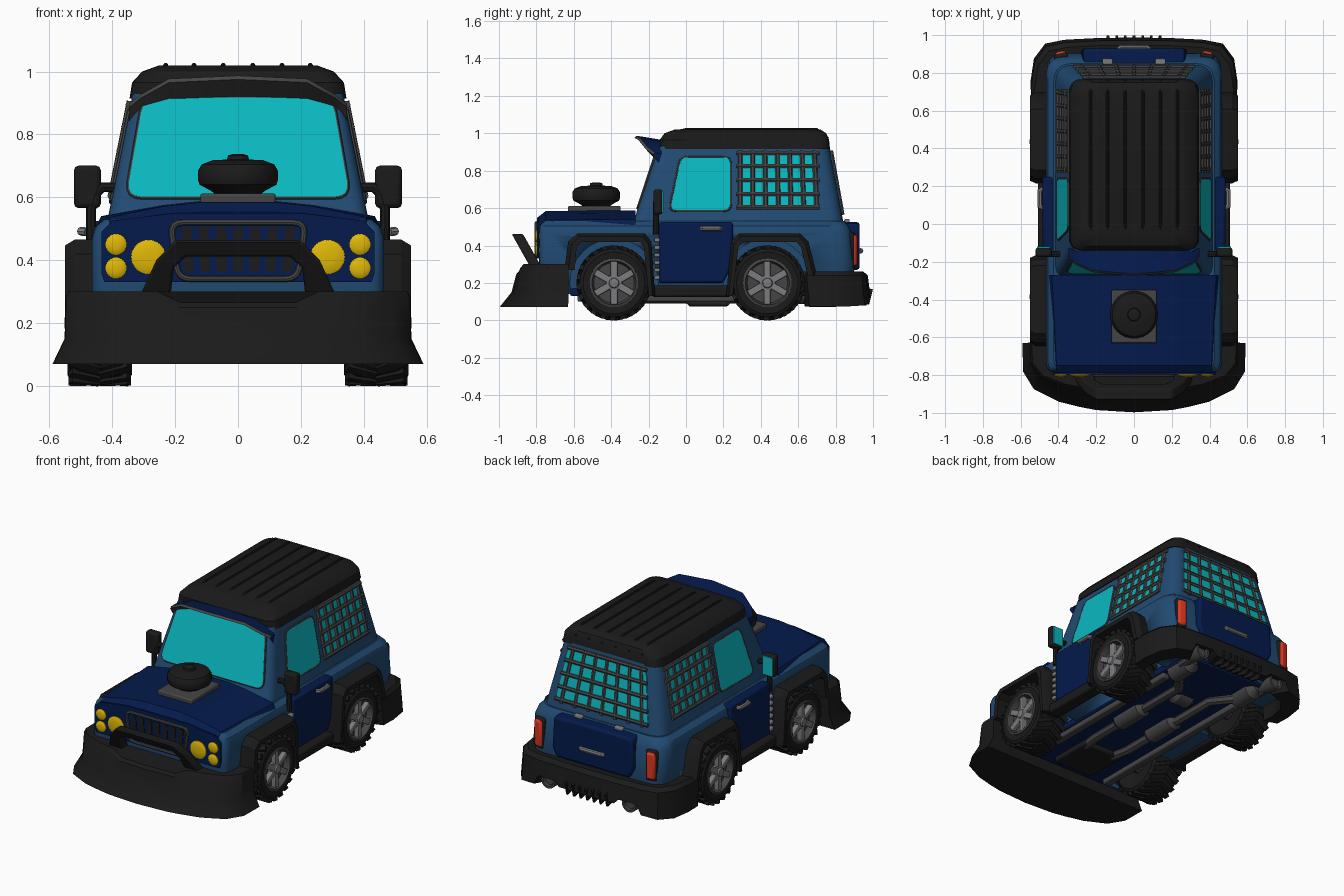
import bpy, bmesh, math
from mathutils import Vector as V, Matrix as M

if "Cube" in bpy.data.objects:
    bpy.data.objects.remove(bpy.data.objects["Cube"])

def mat(name, *rgb):
    m = bpy.data.materials.new(name)
    m.diffuse_color = (*rgb, 1)
    m.use_nodes = True
    m.node_tree.nodes["Principled BSDF"].inputs["Base Color"].default_value = m.diffuse_color
    return m
BLUE, NAVY = mat("mid_blue", .0155, .07, .17), mat("dark_blue", .0013, .0105, .072)
BLACK, GREY, LIGHT = mat("black", .0105, .0105, .0105), mat("dark_grey", .06, .06, .06), mat("light_grey", .2, .2, .21)
CYAN, YELLOW, RED = mat("cyan_glass", .003, .48, .53), mat("yellow", .74, .48, .002), mat("red", .72, .038, .013)

# helpers
def finish(ob, m, mirror=False, bevel=0):
    ob.data.materials.clear()
    ob.data.materials.append(m)
    ob.data.shade_smooth()
    ob.data.set_sharp_from_angle(angle=math.radians(32))
    if bevel:
        b = ob.modifiers.new("bevel", 'BEVEL')
        b.width, b.segments = bevel, 2
    if mirror:
        ob.modifiers.new("mirror", 'MIRROR').use_mirror_merge = False
    return ob
def from_bm(name, bm, m, mirror=False, bevel=0):
    bmesh.ops.recalc_face_normals(bm, faces=bm.faces)
    me = bpy.data.meshes.new(name)
    bm.to_mesh(me)
    bm.free()
    ob = bpy.data.objects.new(name, me)
    bpy.context.collection.objects.link(ob)
    return finish(ob, m, mirror, bevel)
def loft(name, rings, m, mirror=False, bevel=0):
    bm = bmesh.new()
    rs = [[bm.verts.new(p) for p in r] for r in rings]
    n = len(rs[0])
    for a, b in zip(rs, rs[1:]):
        for i in range(n):
            bm.faces.new((a[i], a[(i + 1) % n], b[(i + 1) % n], b[i]))
    bm.faces.new(rs[0])
    bm.faces.new(rs[-1])
    return from_bm(name, bm, m, mirror, bevel)
def boxes(name, mats, m, mirror=False, bevel=0):
    bm = bmesh.new()
    for x in mats:
        bmesh.ops.create_cube(bm, size=1, matrix=x)
    return from_bm(name, bm, m, mirror, bevel)
def bx(c, s, rot=M()):
    return M.Translation(c) @ rot.to_4x4() @ M.Diagonal((*s, 1))
def lathe(name, prof, c, axis, m, n=32, mirror=False):
    def pt(r, a, t):
        u, w = r * math.cos(t), r * math.sin(t)
        return V(c) + V({'X': (a, u, w), 'Y': (u, a, w), 'Z': (u, w, a)}[axis])
    return loft(name, [[pt(r, a, 2 * math.pi * i / n) for i in range(n)] for r, a in prof], m, mirror)
def tube(name, paths, r, m, cyclic=False, mirror=False, res=2):
    cu = bpy.data.curves.new(name, 'CURVE')
    cu.dimensions, cu.bevel_depth, cu.bevel_resolution, cu.use_fill_caps = '3D', r, res, True
    for p in paths:
        s = cu.splines.new('POLY')
        s.points.add(len(p) - 1)
        s.points.foreach_set("co", [c for v in p for c in (*v, 1)])
        s.use_cyclic_u = cyclic
    ob = bpy.data.objects.new(name, cu)
    bpy.context.collection.objects.link(ob)
    bpy.ops.object.select_all(action='DESELECT')
    ob.select_set(True)
    bpy.context.view_layer.objects.active = ob
    bpy.ops.object.convert(target='MESH')
    return finish(bpy.context.object, m, mirror)
def rounded(pts, r, n=4):
    pts, out = [V(p) for p in pts], []
    for i, p in enumerate(pts):
        k = r[i] if isinstance(r, list) else r
        a, b = (p + (q - p).normalized() * k for q in (pts[i - 1], pts[(i + 1) % len(pts)]))
        out += [a * (1 - t) ** 2 + p * 2 * t * (1 - t) + b * t * t for t in (j / n for j in range(n + 1))]
    return out
def plan(z, w, y0, y1, rf, rb):
    return rounded([(-w, y0, z), (w, y0, z), (w, y1, z), (-w, y1, z)], [rf, rf, rb, rb], 5)
def plate(name, pts, n, t, m, mirror=False):
    return loft(name, [[p - V(n) * .004 for p in pts], [p + V(n) * t for p in pts]], m, mirror)
def sym(half):  # right half outline plus its mirror image
    return half + [(-x, *r) for x, *r in reversed(half) if x > 0]

# body with wheel wells
body = loft("body", [plan(.14, .43, -.76, .88, .05, .1), plan(.3, .465, -.785, .905, .05, .1), plan(.47, .465, -.785, .885, .05, .1),
                     plan(.505, .455, -.78, .87, .05, .1), plan(.53, .425, -.765, .85, .05, .1)], BLUE)
for y, s in ((-.385, 1), (-.385, -1), (.435, 1), (.435, -1)):
    cut = lathe("well_cutter", [(.235, .3 * s), (.235, .7 * s)], (0, y, .2), 'X', BLUE)
    cut.hide_render = True
    md = body.modifiers.new("well", 'BOOLEAN')
    md.operation, md.object, md.solver = 'DIFFERENCE', cut, 'EXACT'
    bpy.context.view_layer.objects.active = body
    bpy.ops.object.modifier_apply(modifier="well")
    bpy.data.objects.remove(cut)
# cabin and ridged roof
sx = lambda z: .415 - (z - .53) * .2
yf = lambda z: -.28 + (z - .53) * .33
yr = lambda z: .84 - (z - .53) * .18
loft("cabin", [plan(z, sx(z), yf(z), yr(z), .06, .09) for z in (.5, .93)], BLUE)
loft("roof", [plan(.915, .345, -.14, .77, .07, .08), plan(.965, .337, -.14, .765, .07, .08),
              plan(1.0, .305, -.115, .75, .07, .08), plan(1.02, .25, -.06, .72, .06, .07)], BLACK)
tube("roof_ridges", [[(x, -.125, .97), (x, -.08, 1.002), (x, .0, 1.02), (x, .7, 1.02), (x, .76, .97)]
                     for x in (-.23, -.14, -.047, .047, .14, .23)], .008, BLACK)
# hood, front panel, grille and lights
def hood_ring(y, w, d):
    return [V((x, y, z - d)) for x, z in sym([(w - .01, .47), (w, .51), (w - .015, .54), (.24, .575), (.12, .588)])]
loft("hood", [hood_ring(-.79, .42, .035), hood_ring(-.75, .425, .004), hood_ring(-.27, .45, 0)], NAVY)
plate("front_panel", [V((x, -.79, z)) for x, z in sym([(.425, .33), (.435, .36), (.435, .49), (.40, .525), (.2, .55)])],
      (0, -1, 0), .006, NAVY)
tube("grille_frame", [rounded([(-.19, -.80, .34), (.19, -.80, .34), (.215, -.80, .52), (-.215, -.80, .52)], .04)], .01, GREY, True)
for k in range(-3, 4):
    q = rounded([(k * .052 - .015, -.797, .36), (k * .052 + .015, -.797, .36),
                 (k * .055 + .016, -.797, .505), (k * .055 - .016, -.797, .505)], .013)
    plate("grille_slot", q, (0, -1, 0), .003, BLACK)
for x, z, r in ((.285, .41, .055), (.388, .45, .034), (.388, .375, .034)):
    lathe("headlight", [(r, -.77), (r, -.801), (r * .8, -.806), (r * .4, -.809)], (x, 0, z), 'Y', YELLOW, 24, True)
# air intake
boxes("intake_base", [bx((0, -.49, .595), (.24, .28, .035))], GREY, bevel=.008)
lathe("air_filter", [(.06, .60), (.085, .62), (.122, .64), (.127, .655), (.127, .685), (.115, .705), (.08, .718),
                     (.035, .72), (.032, .733), (.015, .738)], (0, -.48, 0), 'Z', BLACK)
# visor: dark blue on top, grey below and in front
half = [(.347, -.175, .885, .84), (.31, -.215, .915, .875), (.22, -.255, .965, .905), (0, -.275, .975, .915)]
visor = loft("visor", [[(x, f, z), (x, -.145, b), (x, -.13, b + .05), (x, f + .01, z + .012)] for x, f, z, b in sym(half)], NAVY)
visor.data.materials.append(GREY)
for p in visor.data.polygons:
    p.material_index = int(p.normal.y < -.35 or p.normal.z < -.3)

# windows and cages
F = lambda x, z: V((x, yf(z), z))
w = rounded([F(-.355, .6), F(.355, .6), F(.30, .915), F(-.30, .915)], .05)
plate("windscreen", w, (0, -.95, .3), .008, CYAN)
tube("windscreen_frame", [w], .008, GREY, True)
S = lambda y, z, o=0: V((sx(z) + o, y, z))
w = rounded([S(-.09, .585), S(.24, .585), S(.24, .875), S(-.03, .875)], .04)
plate("side_window", w, (.98, 0, .2), .005, CYAN, True)
tube("side_window_frame", [w], .007, GREY, True, True)
w = rounded([S(.29, .6), S(.71, .6), S(.695, .9), S(.29, .9)], .04)
plate("rear_side_window", w, (.98, 0, .2), .003, CYAN, True)
tube("side_cage", [[S(.29 + .068 * i, .6, .002), S(.29 + .066 * i, .905, .002)] for i in range(7)] +
     [[S(.27, z, .003), S(.715, z, .003)] for z in (.605, .675, .75, .825, .895)], .013, GREY, mirror=True, res=1)
R = lambda x, z, o=0: V((x * (1 - (z - .57) * .5), yr(z) + o, z))
plate("rear_window", rounded([R(-.32, .575), R(.32, .575), R(.32, .9), R(-.32, .9)], .04), (0, .98, .18), .003, CYAN)
tube("rear_cage", [[R(.093 * i, .565, .002), R(.093 * i, .905, .002)] for i in range(-3, 4)] +
     [[R(-.325, z, .003), R(.325, z, .003)] for z in (.585, .66, .74, .82, .895)], .012, GREY, res=1)

# doors, vents, skirts, mirrors
loft("door", [[V((x, y, z)) for y, z in ((-.145, .2), (.2, .2), (.235, .27), (.25, .42), (.25, .525), (-.145, .525))]
              for x in (.42, .484)], NAVY, True, .012)
tube("door_handle", [[(.482, .085, .49), (.5, .095, .492), (.5, .175, .492), (.482, .185, .49)]], .014, LIGHT, mirror=True)
boxes("side_vents", [bx((.475, -.155, .23 + .04 * i), (.03, .03, .022)) for i in range(6)], LIGHT, True, .005)
boxes("side_skirt", [bx((.465, .03, .155), (.085, .42, .06))], BLACK, True, .012)
boxes("mirror_housing", [bx((.479, -.15, .633), (.085, .05, .135))], BLACK, True, .014)
boxes("mirror_glass", [bx((.479, -.124, .633), (.07, .008, .115))], CYAN, True)
tube("mirror_arm", [[(.385, -.16, .63), (.43, -.16, .632), (.455, -.16, .61), (.468, -.16, .56), (.466, -.16, .46)]],
     .016, BLACK, mirror=True)
# fender flares
flares = [([(-.65, .27), (-.63, .42), (-.58, .465), (-.22, .465), (-.185, .42), (-.165, .13)],
           [(-.595, .27), (-.585, .39), (-.555, .42), (-.245, .42), (-.225, .39), (-.2, .13)]),
          ([(.215, .13), (.24, .42), (.285, .465), (.61, .465), (.655, .42), (.70, .24)],
           [(.25, .13), (.28, .39), (.305, .42), (.59, .42), (.615, .39), (.65, .24)])]
for outer, inner in flares:
    loft("fender_flare", [[(.43, *o), (.52, *o), (.55, *(V(o).lerp(V(i), .4))), (.55, *i), (.43, *i)]
                          for o, i in zip(outer, inner)], BLACK, True)

# front plough bumper and bull bar
arc = [(.59, -.63), (.588, -.78), (.53, -.875), (.4, -.94), (.28, -.97), (.2, -.985), (0, -.997)]
def plow(z, k, d, dip=0):
    return [V((x * k, -.62 + (y + .62) * d, z - (dip if abs(x) < .25 else 0))) for x, y in sym(arc)]
loft("plow_bumper", [plow(.07, 1, 1), plow(.15, .935, .83), plow(.28, .93, .76, .03), plow(.3, .915, .71, .035)], BLACK)
bar = zip(sym([(.315, .28), (.26, .40), (.2, .462)]), sym([(.215, .28), (.205, .375), (.165, .412)]))
by = lambda z: -.83 - (z - .28) * .56
loft("bull_bar", [[(o[0], by(o[1]), o[1]), (o[0], by(o[1]) + .06, o[1]), (i[0], by(i[1]) + .06, i[1]), (i[0], by(i[1]), i[1])]
                  for o, i in bar], BLACK, bevel=.008)
# rear bumper band, notched for the exhaust tips
back = [(.545, .645, .075), (.548, .74, .075), (.53, .86, .075), (.47, .94, .08), (.37, .96, .09), (.34, .962, .15),
        (.22, .968, .15), (.19, .97, .12), (0, .972, .12)]
loft("rear_bumper", [[(x, y + .015, z), (x * .99, y, .24), (x * .96, y - .025, .262), (x * .82, .6 + (y - .6) * .72, .255),
                      (x * .85, .6 + (y - .6) * .78, z)] for x, y, z in sym(back)], BLACK)
boxes("diffuser_fins", [bx((x * .046, .948, .135), (.014, .085, .085), M.Rotation(-.25, 4, 'X')) for x in range(-3, 4)],
      BLACK, bevel=.003)
lathe("exhaust_tip", [(.03, .85), (.048, .92), (.048, .965), (.035, .965), (.032, .93)], (.28, 0, .128), 'Y', GREY, 20, True)
# tailgate and tail lights
loft("tailgate", [[V((x, y, z)) for x, z in sym([(.25, .27), (.28, .33), (.27, .52), (.0, .525)])] for y in (.84, .928)],
     NAVY, bevel=.015)
tube("tailgate_handle", [[(-.08, .925, .37), (-.07, .935, .372), (.07, .935, .372), (.08, .925, .37)]], .014, LIGHT)
boxes("tailgate_hinge", [bx((.14, .86, .53), (.055, .03, .022))], LIGHT, True, .006)
turn = M.Rotation(-.2, 4, 'Z')
boxes("tail_light_frame", [bx((.383, .87, .375), (.075, .07, .19), turn)], BLACK, True, .015)
boxes("tail_light", [bx((.385, .885, .375), (.058, .06, .17), turn)], RED, True, .015)

# wheels and axles
for y in (-.385, .435):
    c = V((0, y, .2))
    lathe("tyre", [(.12, .36), (.165, .338), (.182, .35), (.19, .375), (.19, .505), (.182, .533), (.165, .543),
                   (.13, .54), (.118, .5)], c, 'X', BLACK, 40, True)
    boxes("tyre_tread", [M.Translation(c) @ M.Rotation((i + s * .25) * math.pi / 11, 4, 'X') @
                         bx((.44 + s * .047, 0, .189), (.1, .03, .02), M.Rotation(s * .4, 4, 'Z'))
                         for i in range(22) for s in (1, -1)], BLACK, True)
    lathe("rim", [(.126, .5), (.13, .545), (.118, .549), (.108, .51)], c, 'X', GREY, 32, True)
    boxes("spokes", [M.Translation(c) @ M.Rotation(i * math.pi / 3, 4, 'X') @ bx((.525, 0, .07), (.03, .036, .09))
                     for i in range(6)], LIGHT, True, .005)
    lathe("hub", [(.045, .51), (.042, .538), (.028, .542), (.024, .55), (.012, .552)], c, 'X', LIGHT, 18, True)
    tube("axle", [[(-.37, y, .17), (.37, y, .17)]], .035, GREY)
    lathe("differential", [(.03, -.09), (.07, -.045), (.07, .045), (.03, .09)], (0, y, .17), 'X', GREY, 20)
# underside
boxes("floor_pan", [bx((0, .12, .15), (.62, 1.48, .04))], NAVY, bevel=.01)
boxes("engine_sump", [bx((0, -.42, .125), (.28, .28, .05))], BLACK, bevel=.01)
boxes("chassis_rail", [bx((.27, .02, .125), (.05, 1.2, .05))], GREY, True, .008)
tube("exhaust_pipe", [[(.1, -.32, .125), (.12, -.2, .12), (.12, .55, .12), (.2, .66, .115), (.28, .78, .125), (.28, .95, .128)]],
     .03, GREY, mirror=True)
lathe("silencer", [(.022, -.02), (.055, .02), (.055, .22), (.022, .26)], (.12, 0, .13), 'Y', GREY, 20, True)
lathe("rear_silencer", [(.022, .62), (.06, .66), (.06, .8), (.022, .84)], (.24, 0, .13), 'Y', GREY, 20, True)
